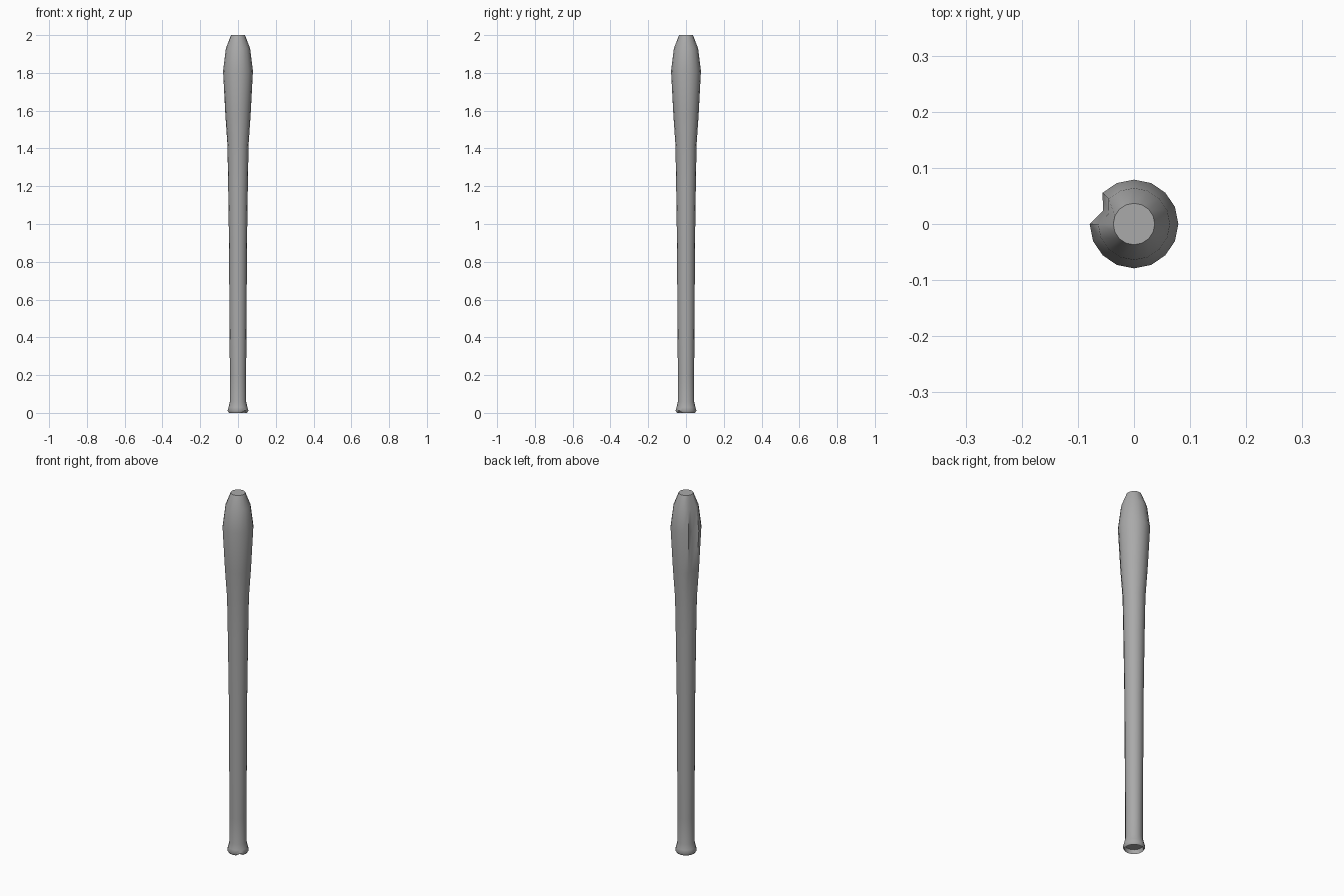
import bpy, bmesh, math

cube = bpy.data.objects.get("Cube")
if cube:
    bpy.data.objects.remove(cube, do_unlink=True)

grey = bpy.data.materials.new("plain_grey")
grey.use_nodes = True
colour = (0.4, 0.4, 0.4, 1)
grey.diffuse_color = colour
grey.node_tree.nodes["Principled BSDF"].inputs["Base Color"].default_value = colour

SIDES = 16
# (radius, height) from the recessed foot, round the rim and up to the tip
profile = [(0.043, 0.022), (0.048, 0.0), (0.055, 0.012), (0.050, 0.03), (0.043, 0.06),
           (0.043, 0.2), (0.046, 0.6), (0.047, 0.85), (0.052, 1.2), (0.056, 1.42),
           (0.067, 1.58), (0.079, 1.81), (0.064, 1.93), (0.037, 2.0)]


def ring_point(i, r, z):
    a = 2 * math.pi * i / SIDES
    # dent in the thick end, on one side only
    if i == 7 and 1.5 < z < 1.97:
        r *= 0.76
    # small chip in the foot rim
    if i == 14 and z < 0.005:
        z = 0.008
    return (r * math.cos(a), r * math.sin(a), z)


# Bat body: stacked rings joined by quads
bm = bmesh.new()
rings = [[bm.verts.new(ring_point(i, r, z)) for i in range(SIDES)] for r, z in profile]
for low, high in zip(rings, rings[1:]):
    for i in range(SIDES):
        j = (i + 1) % SIDES
        bm.faces.new((low[i], low[j], high[j], high[i]))
# Foot and tip caps
bm.faces.new(rings[0][::-1])
bm.faces.new(rings[-1])
bmesh.ops.recalc_face_normals(bm, faces=bm.faces)

mesh = bpy.data.meshes.new("bat_body")
bm.to_mesh(mesh)
bm.free()
mesh.materials.append(grey)
bat = bpy.data.objects.new("bat_body", mesh)
bpy.context.collection.objects.link(bat)
bpy.context.view_layer.objects.active = bat
bat.select_set(True)
bpy.ops.object.shade_smooth_by_angle(angle=math.radians(50))
